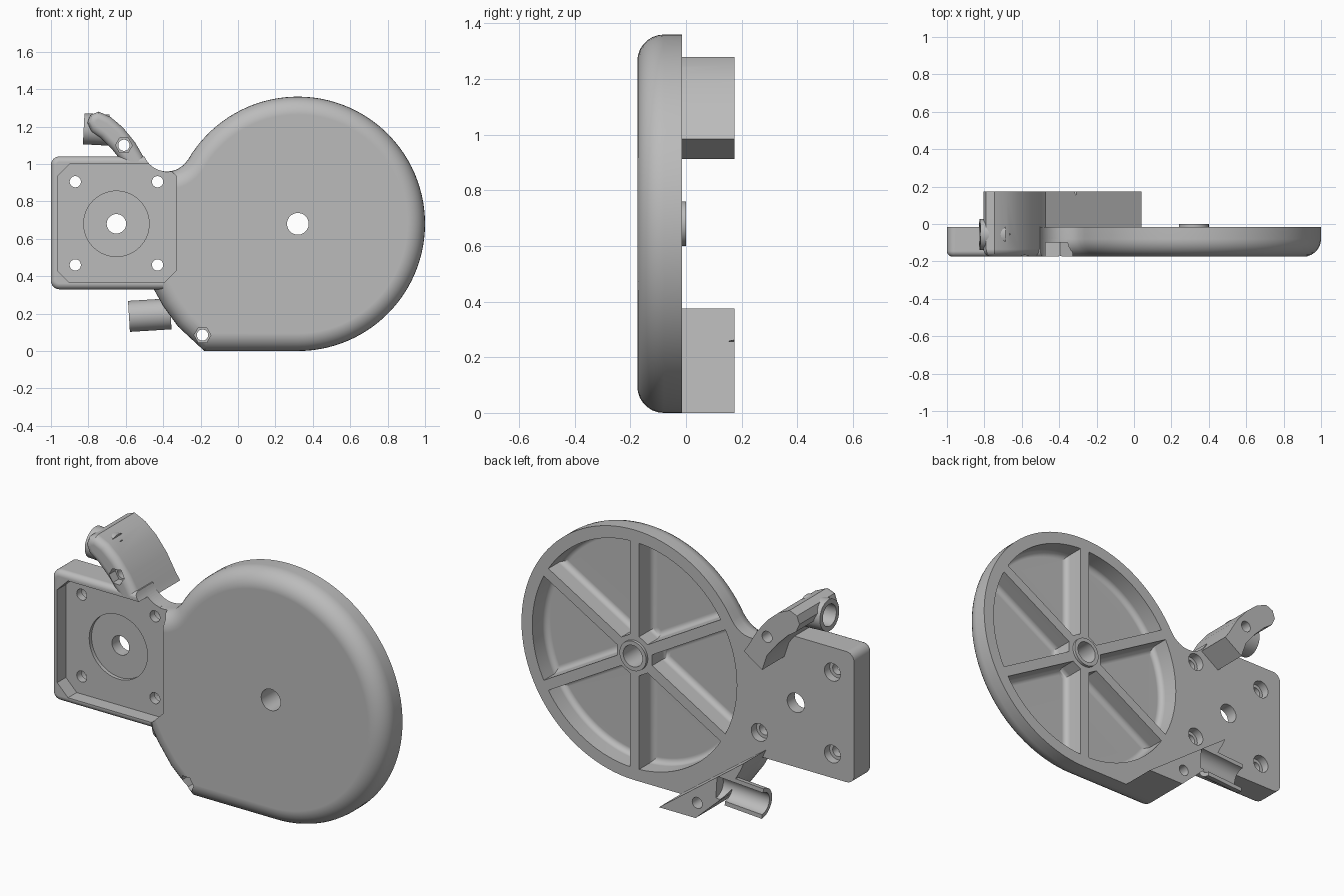
import bpy, bmesh
from math import sin, cos, asin, radians, degrees
from mathutils import Matrix

cube = bpy.data.objects.get("Cube")
if cube:
    bpy.data.objects.remove(cube, do_unlink=True)

grey = bpy.data.materials.new("plain grey")
grey.use_nodes = True
grey.diffuse_color = (0.5, 0.5, 0.5, 1)
grey.node_tree.nodes["Principled BSDF"].inputs["Base Color"].default_value = (0.5, 0.5, 0.5, 1)

FRONT, BACK, REAR = -0.175, -0.015, 0.175
FLOOR = -0.10
WHEEL = (0.32, 0.68)
MOTOR = (-0.65, 0.68)


def arc(c, r, a0, a1, n):
    """Points on an arc in the x-z plane, angles in degrees."""
    step = (a1 - a0) / n
    return [(c[0] + r * cos(radians(a0 + i * step)),
             c[1] + r * sin(radians(a0 + i * step))) for i in range(n + 1)]


def finish(name, bm):
    bmesh.ops.recalc_face_normals(bm, faces=bm.faces[:])
    mesh = bpy.data.meshes.new(name)
    bm.to_mesh(mesh)
    bm.free()
    mesh.materials.append(grey)
    obj = bpy.data.objects.new(name, mesh)
    bpy.context.collection.objects.link(obj)
    return obj


def prism(name, pts, y0, y1, round_front=0.0, skip=(), segs=7):
    """Extrude an x-z outline from y0 to y1, optionally rounding the y0 rim."""
    bm = bmesh.new()
    a = [bm.verts.new((x, y0, z)) for x, z in pts]
    b = [bm.verts.new((x, y1, z)) for x, z in pts]
    n = len(pts)
    bm.faces.new(a)
    bm.faces.new(b[::-1])
    for i in range(n):
        j = (i + 1) % n
        bm.faces.new((a[j], a[i], b[i], b[j]))
    bmesh.ops.recalc_face_normals(bm, faces=bm.faces[:])
    if round_front:
        rim = [bm.edges.get((a[i], a[(i + 1) % n])) for i in range(n) if i not in skip]
        bmesh.ops.bevel(bm, geom=rim, offset=round_front, segments=segs,
                        profile=0.5, affect='EDGES', clamp_overlap=False)
    return finish(name, bm)


def disc(name, c, r, y0, y1, n=40):
    return prism(name, arc(c, r, 0, 360 - 360 / n, n - 1), y0, y1)


def rod(name, x0, x1, y, z, r, tilt):
    """Cylinder along x, starting at (x0, y, z) and tilted about y."""
    length = x1 - x0
    m = (Matrix.Translation((x0, y, z)) @ Matrix.Rotation(radians(tilt), 4, 'Y')
         @ Matrix.Translation((length / 2, 0, 0)) @ Matrix.Rotation(radians(90), 4, 'Y'))
    bm = bmesh.new()
    bmesh.ops.create_cone(bm, cap_ends=True, segments=40, radius1=r, radius2=r,
                          depth=length, matrix=m)
    return finish(name, bm)


def cut(cutter, *targets):
    for t in targets:
        mod = t.modifiers.new("cut", 'BOOLEAN')
        mod.operation = 'DIFFERENCE'
        mod.solver = 'EXACT'
        mod.object = cutter
        bpy.context.view_layer.objects.active = t
        bpy.ops.object.modifier_apply(modifier=mod.name)
    bpy.data.objects.remove(cutter, do_unlink=True)


# Round housing with flat foot and hollow fillet towards the motor plate
notch = (-0.38, 1.09)
outline = arc(WHEEL, 0.68, -90, 149.6, 72)
outline += arc(notch, 0.13, -30.4, -157.4, 20)[1:]
left_edge = len(outline) - 1
outline += [(-0.45, 0.33), (-0.40, 0.24), (-0.32, 0.13), (-0.18, 0)]
housing = prism("round_housing", outline, FRONT, BACK, 0.095, {left_edge})

# Motor plate
corners = arc((-0.955, 0.995), 0.045, 90, 180, 6) + arc((-0.955, 0.375), 0.045, 180, 270, 6)
plate_pts = [(-0.40, 1.04)] + corners + [(-0.40, 0.33)]
plate = prism("motor_plate", plate_pts, FRONT, BACK, 0.03, {len(plate_pts) - 1}, 5)
cut(disc("notch_cutter", notch, 0.13, -0.4, 0.4, 64), plate)

# Upper clamp arm with rounded front
upper_arm = prism("upper_arm", [
    (-0.47, 0.985), (-0.495, 1.02), (-0.55, 1.115), (-0.615, 1.195), (-0.68, 1.25),
    (-0.745, 1.28), (-0.79, 1.262), (-0.805, 1.22), (-0.785, 1.175), (-0.735, 1.14),
    (-0.675, 1.08), (-0.61, 1.0), (-0.58, 0.912)], FRONT, REAR, 0.04)
upper_tube = rod("upper_tube", -0.825, -0.69, -0.055, 1.188, 0.083, 3)
cut(rod("upper_bore", -0.95, -0.665, -0.055, 1.194, 0.058, 3), upper_arm, upper_tube)

# Lower clamp arm with an open half pipe
lower_arm = prism("lower_arm", [
    (0.04, 0), (-0.18, 0), (-0.32, 0.13), (-0.40, 0.24), (-0.45, 0.33), (-0.47, 0.375)],
    -0.05, REAR)
lower_tube = rod("lower_half_pipe", -0.583, -0.36, REAR + 0.001, 0.185, 0.083, -3.5)
cut(prism("half_cutter", [(-1, -0.2), (0, -0.2), (0, 0.6), (-1, 0.6)], REAR, 0.5), lower_tube)
cut(rod("lower_bore", -0.7, -0.305, REAR + 0.001, 0.178, 0.06, -3.5), lower_tube, lower_arm)

# Motor recess: chamfered pocket and round step
x0, x1, z0, z1, c = -0.965, -0.33, 0.365, 1.0, 0.065
pocket = [(x0 + c, z0), (x1 - c, z0), (x1, z0 + c), (x1, z1 - c),
          (x1 - c, z1), (x0 + c, z1), (x0, z1 - c), (x0, z0 + c)]
cut(prism("pocket_cutter", pocket, -0.4, FLOOR), plate, housing, upper_arm)
cut(disc("step_cutter", MOTOR, 0.175, -0.4, FLOOR + 0.02, 64), plate, housing)
cut(disc("shaft_cutter", MOTOR, 0.052, -0.4, 0.4), plate)

# Motor screw holes, counterbored from the back
for x in (-0.87, -0.43):
    for z in (0.46, 0.905):
        cut(disc("screw_cutter", (x, z), 0.03, -0.4, 0.4), plate, housing)
        cut(disc("counterbore_cutter", (x, z), 0.048, -0.06, 0.4), plate, housing)

# Clamp screw holes with hexagonal nut seats at the front
for centre, depth, parts in (((-0.61, 1.1), -0.12, [upper_arm]),
                             ((-0.19, 0.085), -0.06, [housing, lower_arm])):
    cut(disc("clamp_screw_cutter", centre, 0.03, -0.4, 0.4), *parts)
    cut(disc("nut_cutter", centre, 0.045, -0.4, depth, 6), *parts)

# Six hollows between the spokes, with rounded floors
half = 0.0275
for k in range(6):
    mid = 60 * k
    outer = 30 - degrees(asin(half / 0.615))
    inner = 30 - degrees(asin(half / 0.11))
    sector = arc(WHEEL, 0.615, mid - outer, mid + outer, 18)
    sector += arc(WHEEL, 0.11, mid + inner, mid - inner, 1)
    cut(prism("hollow_cutter", sector, -0.13, 0.3, 0.03, (), 5), housing)

# Hub ring and axle hole
hub = disc("hub_ring", WHEEL, 0.08, -0.03, 0.0, 48)
cut(disc("axle_cutter", WHEEL, 0.058, -0.4, 0.4, 48), housing, hub)

# Smooth rounded surfaces, keep crisp edges
for obj in (housing, plate, upper_arm, upper_tube, lower_arm, lower_tube, hub):
    bpy.ops.object.select_all(action='DESELECT')
    obj.select_set(True)
    bpy.context.view_layer.objects.active = obj
    bpy.ops.object.shade_smooth_by_angle(angle=radians(30))
    mod = obj.modifiers.new("even_shading", 'WEIGHTED_NORMAL')
    mod.keep_sharp = True
